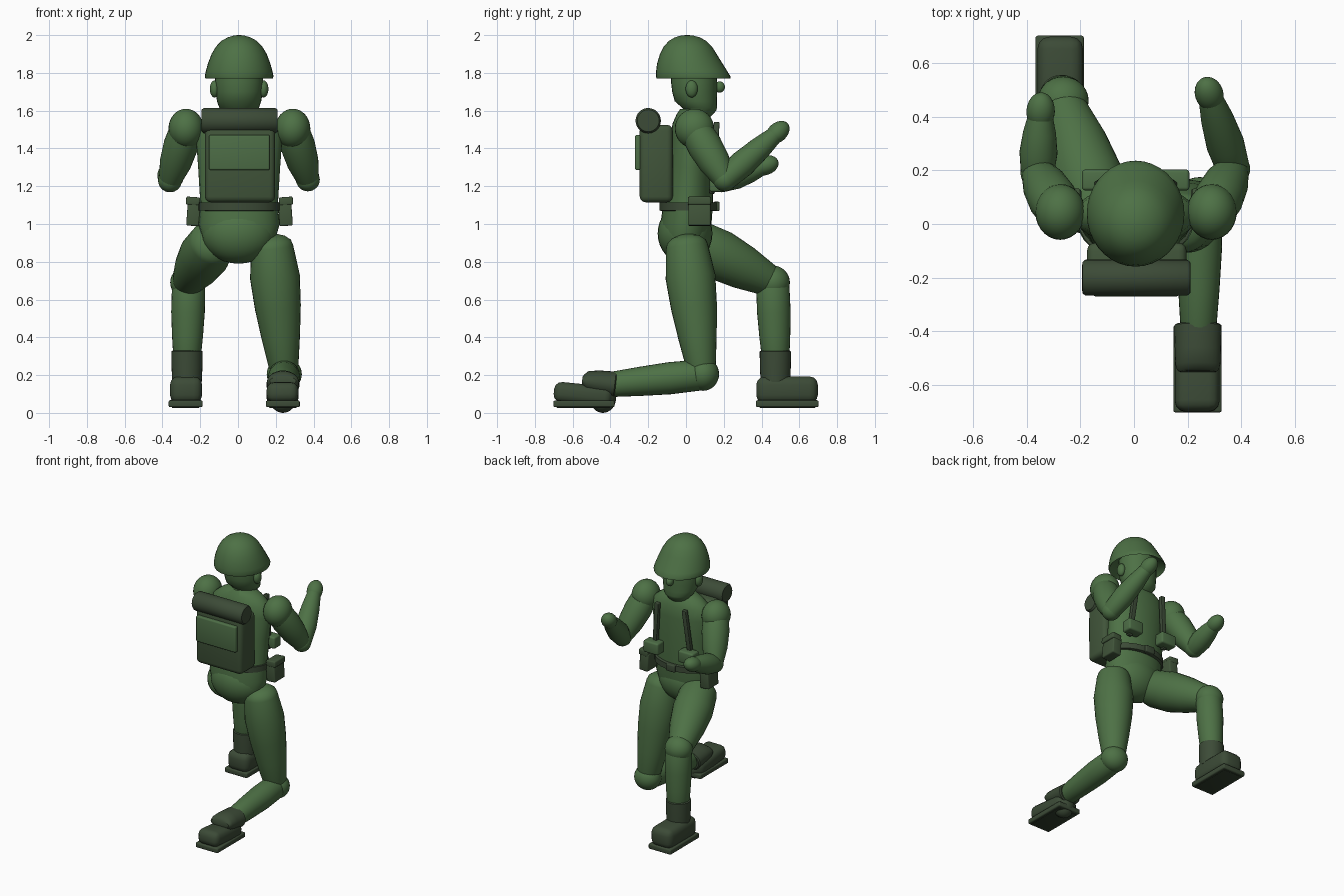
import bpy, bmesh, math
from mathutils import Vector, Matrix, Euler

cube = bpy.data.objects.get("Cube")
if cube:
    bpy.data.objects.remove(cube, do_unlink=True)


def material(name, rgb):
    m = bpy.data.materials.new(name)
    m.use_nodes = True
    m.diffuse_color = (*rgb, 1)
    m.node_tree.nodes["Principled BSDF"].inputs["Base Color"].default_value = (*rgb, 1)
    return m


GREEN = material("uniform green", (.075, .165, .06))
MID = material("pocket green", (.075, .155, .062))
PACK = material("pack green", (.052, .09, .042))
DARK = material("boot green", (.045, .07, .038))
SOLE = material("sole dark green", (.03, .048, .026))


def finish(name, bm, mat, angle=40):
    bmesh.ops.recalc_face_normals(bm, faces=bm.faces)
    mesh = bpy.data.meshes.new(name)
    bm.to_mesh(mesh)
    bm.free()
    mesh.materials.append(mat)
    mesh.shade_smooth()
    mesh.set_sharp_from_angle(angle=math.radians(angle))
    ob = bpy.data.objects.new(name, mesh)
    bpy.context.collection.objects.link(ob)
    return ob


def loft(name, mat, a, b, rings, n=28, angle=50):
    """Skin elliptical rings (t, rx, ry, world y offset) along the axis a to b."""
    a, b = Vector(a), Vector(b)
    rot = (b - a).to_track_quat('Z', 'Y')
    bm = bmesh.new()
    loops = []
    for t, rx, ry, *off in rings:
        center = a.lerp(b, t) + Vector((0, off[0] if off else 0, 0))
        turn = [2 * math.pi * i / n for i in range(n)]
        loops.append([bm.verts.new(center + rot @ Vector(
            (rx * math.cos(u), ry * math.sin(u), 0))) for u in turn])
    for low, high in zip(loops, loops[1:]):
        for i in range(n):
            j = (i + 1) % n
            bm.faces.new((low[i], low[j], high[j], high[i]))
    bm.faces.new(loops[0])
    bm.faces.new(loops[-1])
    return finish(name, bm, mat, angle)


def upright(name, mat, rings, x=.006, **kw):
    return loft(name, mat, (x, 0, 0), (x, 0, 1), rings, **kw)


def limb(name, mat, a, b, radii):
    """Tapered limb with evenly spaced radii and rounded ends."""
    last = len(radii) - 1
    length = (Vector(b) - Vector(a)).length
    cap = [(.95, .3), (.75, .66), (.4, .92)]
    rings = [(-radii[0] * h * .6 / length, radii[0] * w, radii[0] * w) for h, w in cap]
    rings += [(i / last, r, r) for i, r in enumerate(radii)]
    rings += [(1 + radii[-1] * h * .6 / length, radii[-1] * w, radii[-1] * w)
              for h, w in reversed(cap)]
    return loft(name, mat, a, b, rings)


def ball(name, mat, pos, size):
    bm = bmesh.new()
    bmesh.ops.create_uvsphere(bm, u_segments=28, v_segments=16, radius=1,
                              matrix=Matrix.LocRotScale(Vector(pos), None, Vector(size)))
    return finish(name, bm, mat)


def box(name, mat, low, high, bevel=.012, rot=(0, 0, 0)):
    low, high = Vector(low), Vector(high)
    bm = bmesh.new()
    bmesh.ops.create_cube(bm, size=1, matrix=Matrix.Diagonal((*(high - low), 1)))
    bmesh.ops.bevel(bm, geom=bm.edges[:], offset=bevel, segments=3, profile=.5, affect='EDGES')
    bm.transform(Matrix.LocRotScale((low + high) / 2, Euler(rot), None))
    return finish(name, bm, mat)


# Torso, seat and belt
upright("torso", GREEN, [
    (.93, .195, .13, -.005), (1.0, .215, .135, 0), (1.1, .205, .132, .01), (1.3, .217, .122, .024),
    (1.45, .228, .113, .033), (1.53, .215, .107, .035), (1.58, .15, .085, .035),
    (1.61, .085, .065, .035)])
ball("seat", GREEN, (.003, -.005, .95), (.195, .145, .16))
upright("belt", DARK, [(1.07, .205, .148, .012), (1.072, .214, .152, .012),
                       (1.113, .214, .152, .012), (1.115, .205, .148, .012)], angle=30)
box("belt_buckle", DARK, (-.03, .145, 1.068), (.042, .177, 1.118), .006)

# Head and helmet
upright("head", GREEN, [
    (1.55, .08, .07, .045), (1.6, .09, .085, .075), (1.615, .105, .092, .072), (1.65, .117, .112, .052),
    (1.7, .125, .119, .046), (1.75, .128, .122, .043), (1.82, .125, .12, .04)])
ball("nose", GREEN, (.006, .178, 1.725), (.024, .028, .03))
for side, word in ((1, "left"), (-1, "right")):
    ball(word + "_ear", GREEN, (.006 + side * .13, .03, 1.715), (.025, .032, .045))
upright("helmet", GREEN, [
    (1.82, .11, .12, .04), (1.79, .165, .175, .042), (1.77, .178, .196, .04),
    (1.782, .182, .197, .038), (1.81, .176, .188, .03), (1.85, .165, .173, .02),
    (1.9, .146, .15, .012), (1.94, .122, .127, .01), (1.97, .093, .098, .008),
    (1.988, .06, .066, .007), (1.997, .03, .034, .006), (2.0, .008, .008, .006)], n=36, angle=60)

# Backpack with pocket and bedroll
box("backpack", PACK, (-.175, -.245, 1.115), (.196, -.07, 1.525), .03)
box("backpack_pocket", MID, (-.153, -.27, 1.285), (.168, -.23, 1.472), .01)
loft("bedroll", DARK, (-.193, -.2, 1.547), (.21, -.2, 1.547), [
    (0, .045, .045), (.001, .058, .058), (.03, .067, .067), (.97, .067, .067),
    (.999, .058, .058), (1, .045, .045)])

# Straps, chest pouches and belt pouches
for side, word in ((1, "left"), (-1, "right")):
    box(word + "_strap", DARK, (.006 + side * .128 - .016, .135, 1.16),
        (.006 + side * .128 + .016, .165, 1.54), .005, (-.07, side * -.1, 0))
    box(word + "_chest_pouch", MID, (.006 + side * .14 - .06, .125, 1.17),
        (.006 + side * .14 + .06, .203, 1.255), .012)
    box(word + "_belt_pouch", PACK, (.008 + side * .243 - .035, .012, .99),
        (.008 + side * .243 + .035, .13, 1.12), .008, (0, side * -.07, 0))
    box(word + "_pouch_flap", PACK, (.008 + side * .246 - .037, .01, 1.1),
        (.008 + side * .246 + .037, .132, 1.143), .008, (0, side * -.07, 0))

# Arms: shoulder, elbow and hand points
ARMS = {"left": ((.29, .045, 1.505), (.37, .205, 1.235), (.28, .485, 1.485)),
        "right": ((-.275, .045, 1.505), (-.36, .19, 1.23), (-.348, .42, 1.31))}
for word, (shoulder, elbow, hand) in ARMS.items():
    s, e, h = map(Vector, (shoulder, elbow, hand))
    ball(word + "_shoulder", GREEN, s, (.093, .104, .105))
    limb(word + "_upper_arm", GREEN, s, e, (.084, .092, .084, .06))
    ball(word + "_elbow", GREEN, e, (.063, .062, .062))
    limb(word + "_forearm", GREEN, e, h, (.062, .071, .061, .042))
    axis = (h - e).normalized()
    loft(word + "_hand", GREEN, h - axis * .072, h + axis * .072, [
        (.5 - .5 * math.cos(u), .052 * math.sin(u) + .001, .05 * math.sin(u) + .001)
        for u in [math.pi * i / 12 for i in range(13)]])

# Kneeling leg
limb("left_thigh", GREEN, (.18, .005, .88), (.242, .08, .24), (.112, .132, .122, .102, .078))
ball("left_knee", GREEN, (.245, .09, .205), (.093, .085, .088))
limb("left_shin", GREEN, (.245, .07, .2), (.24, -.4, .15), (.082, .085, .077, .066))

# Raised leg
limb("right_thigh", GREEN, (-.135, .05, .9), (-.262, .43, .705), (.125, .135, .118, .087))
ball("right_knee", GREEN, (-.264, .46, .69), (.095, .09, .09))
limb("right_shin", GREEN, (-.262, .46, .66), (-.27, .475, .28), (.088, .089, .082, .072))

# Boots
CUFF = [(0, .07, .07), (.02, .078, .078), (.5, .082, .082), (.97, .083, .083), (1, .075, .075)]
loft("right_boot_cuff", DARK, (-.27, .473, .16), (-.27, .473, .33), CUFF, angle=35)
box("right_boot", DARK, (-.36, .372, .05), (-.19, .698, .193), .045)
box("right_sole", DARK, (-.367, .37, .03), (-.187, .702, .067), .008)
box("right_tread", SOLE, (-.35, .39, .027), (-.205, .685, .035), .002)
loft("left_boot_cuff", DARK, (.238, -.56, .17), (.238, -.372, .148), [
    (0, .07, .022, .01), (.05, .078, .035, .008), (.2, .084, .056, 0), (.5, .086, .066, 0),
    (.97, .088, .07, 0), (1, .08, .063, 0)], angle=35)
box("left_boot", DARK, (.152, -.7, .045), (.319, -.39, .152), .04, (-.1, 0, 0))
ball("left_ankle", DARK, (.238, -.44, .08), (.072, .07, .08))
box("left_sole", DARK, (.147, -.702, .03), (.327, -.378, .065), .008)
box("left_tread", SOLE, (.165, -.685, .027), (.31, -.4, .035), .002)
